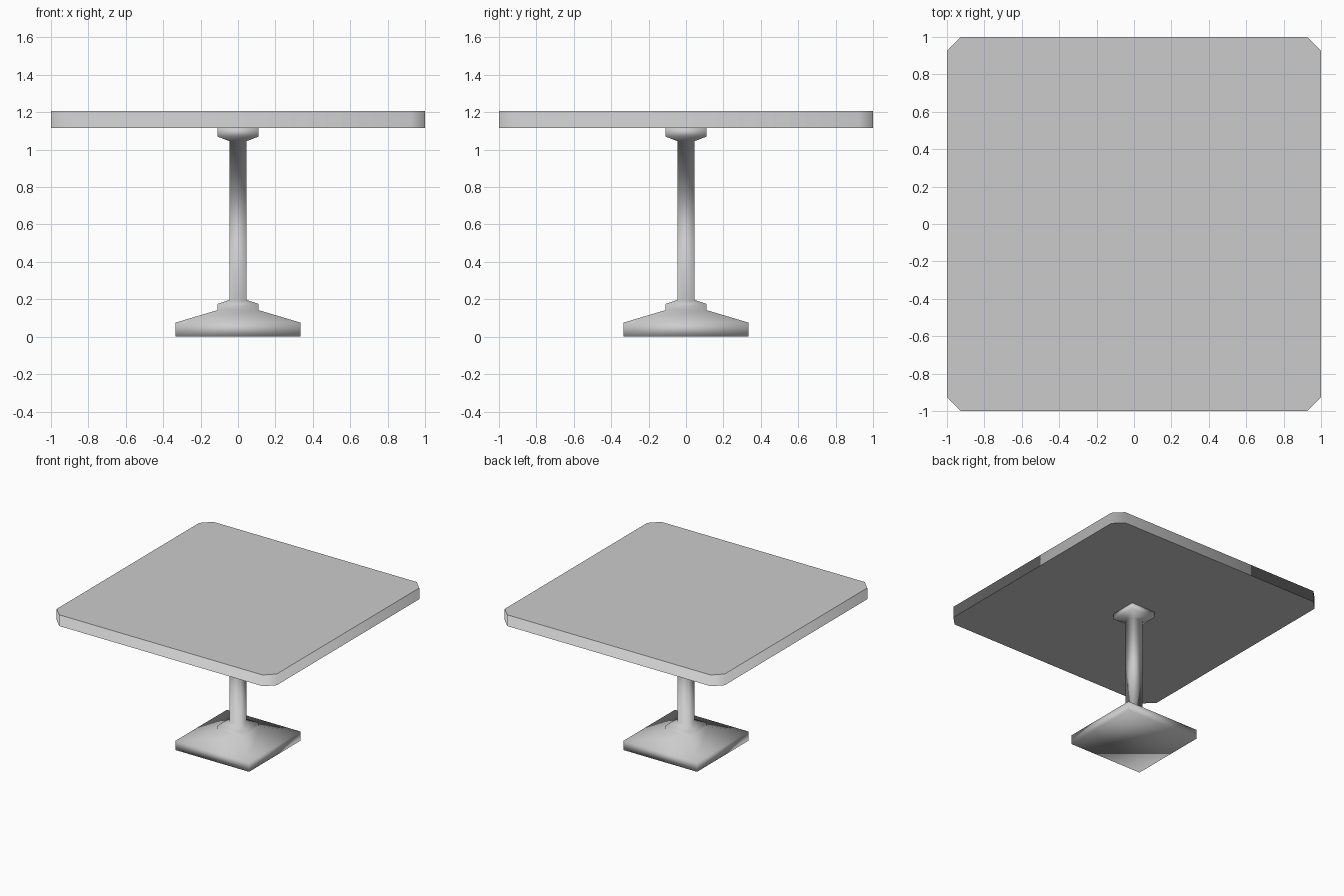
import bpy, bmesh

if "Cube" in bpy.data.objects:
    bpy.data.objects.remove(bpy.data.objects["Cube"])


def loft(name, sections, smooth=True):
    """Skin a stack of closed (x, y, z) rings and cap both ends."""
    bm = bmesh.new()
    rings = [[bm.verts.new(p) for p in ring] for ring in sections]
    n = len(rings[0])
    for low, high in zip(rings, rings[1:]):
        for i in range(n):
            j = (i + 1) % n
            bm.faces.new((low[i], low[j], high[j], high[i]))
    caps = [bm.faces.new(rings[0][::-1]), bm.faces.new(rings[-1])]
    mesh = bpy.data.meshes.new(name)
    obj = bpy.data.objects.new(name, mesh)
    bpy.context.collection.objects.link(obj)
    return obj, bm, caps


def finish(obj, bm):
    bmesh.ops.recalc_face_normals(bm, faces=bm.faces)
    for f in bm.faces:
        f.smooth = True
    bm.to_mesh(obj.data)
    bm.free()


def square(h, z):
    return [(-h, -h, z), (h, -h, z), (h, h, z), (-h, h, z)]


def clipped_square(h, c, z):
    k = h - c
    return [(-k, -h, z), (k, -h, z), (h, -k, z), (h, k, z),
            (k, h, z), (-k, h, z), (-h, k, z), (-h, -k, z)]


# Pedestal: square foot, lower collar, post and upper bracket (half width, height)
profile = [(0.335, 0.0), (0.335, 0.075), (0.11, 0.142), (0.11, 0.175),
           (0.045, 0.197), (0.045, 1.045), (0.11, 1.07), (0.11, 1.12)]
obj, bm, caps = loft("pedestal", [square(h, z) for h, z in profile])
finish(obj, bm)

# Table top: square slab with clipped corners; inset caps keep the faces flat
obj, bm, caps = loft("table_top", [clipped_square(1.0, 0.075, z) for z in (1.115, 1.207)])
bmesh.ops.inset_individual(bm, faces=caps, thickness=0.012)
finish(obj, bm)
